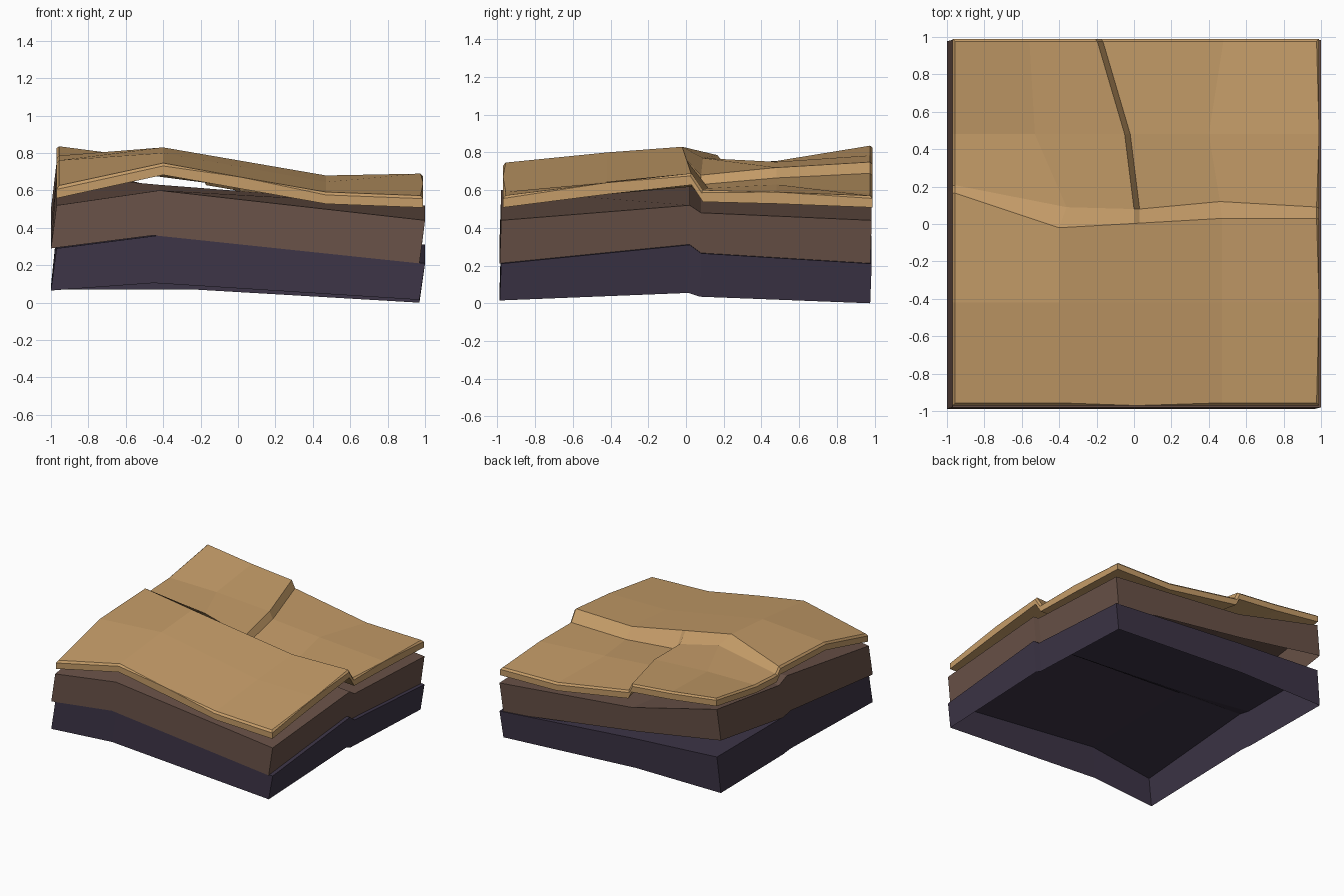
import bpy
import bmesh
from mathutils import Vector

# Remove the default object
default_cube = bpy.data.objects.get("Cube")
if default_cube:
    bpy.data.objects.remove(default_cube, do_unlink=True)


def make_material(name, red, green, blue):
    material = bpy.data.materials.new(name)
    colour = (red, green, blue, 1)
    material.diffuse_color = colour
    material.use_nodes = True
    for node in material.node_tree.nodes:
        if node.type == "BSDF_PRINCIPLED":
            node.inputs["Base Color"].default_value = colour
    return material


sand = make_material("sand tan", .56, .335, .14)
soil = make_material("soil brown", .14, .083, .063)
rock = make_material("rock purple", .045, .034, .061)


def row(xs, ys, zs):
    """One west-to-east line of surface points."""
    return [Vector(point) for point in zip(xs, ys, zs)]


def level(xs, y, zs):
    """A line of points that all share the same y."""
    return row(xs, [y] * len(xs), zs)


def split_middle(points, *positions):
    """Add points inside the middle span so a line matches the split rows."""
    start, end = points[1], points[2]
    extra = [start.lerp(end, (x - start.x) / (end.x - start.x)) for x in positions]
    return points[:2] + extra + points[2:]


def perimeter(rows, columns):
    """Grid positions around the border, counter-clockwise from above."""
    south = [(0, c) for c in range(columns - 1)]
    east = [(r, columns - 1) for r in range(rows - 1)]
    north = [(rows - 1, c) for c in range(columns - 1, 0, -1)]
    west = [(r, 0) for r in range(rows - 1, 0, -1)]
    return south + east + north + west


def build_layer(name, top, bottom, material, closed=False, rim=0):
    """Surface grid on top, walls around it, and optionally an underside."""
    bm = bmesh.new()
    upper = [[bm.verts.new(p) for p in line] for line in top]
    border = perimeter(len(top), len(top[0]))
    if closed:
        lower = [[bm.verts.new(p) for p in line] for line in bottom]
    else:
        lower = {}
        for r, c in border:
            lower.setdefault(r, {})[c] = bm.verts.new(bottom[r][c])

    for r in range(len(top) - 1):
        for c in range(len(top[0]) - 1):
            corners = [(r, c), (r, c + 1), (r + 1, c + 1), (r + 1, c)]
            bm.faces.new([upper[i][j] for i, j in corners])
            if closed:
                bm.faces.new([lower[i][j] for i, j in reversed(corners)])

    for (r, c), (i, j) in zip(border, border[1:] + border[:1]):
        bm.faces.new((upper[r][c], lower[r][c], lower[i][j], upper[i][j]))

    # Narrow chamfer around the upper rim
    if rim:
        edges = [bm.edges.get((upper[r][c], upper[i][j]))
                 for (r, c), (i, j) in zip(border, border[1:] + border[:1])]
        bmesh.ops.bevel(bm, geom=edges, offset=rim, segments=1,
                        affect="EDGES", clamp_overlap=True)

    mesh = bpy.data.meshes.new(name)
    bm.to_mesh(mesh)
    bm.free()
    mesh.materials.append(material)
    layer = bpy.data.objects.new(name, mesh)
    bpy.context.collection.objects.link(layer)
    return layer


# Top slab: raised front half, a step across it, and a crack through the back
wide = (-.97, -.4, .47, .99)
front_lines = [
    level(wide, -.97, (.62, .745, .59, .57)),
    level(wide, -.42, (.76, .8, .645, .64)),
    row(wide, (.17, -.02, .03, .03), (.785, .83, .68, .69)),
]
surface = [split_middle(line, 0, .03) for line in front_lines]
surface += [
    row((-.97, -.36, 0, .03, .46, .99),
        (.21, .09, .08, .08, .12, .09),
        (.74, .77, .68, .63, .61, .6)),
    level((-.97, -.53, -.05, -.02, .4, .99), .48,
          (.755, .75, .72, .665, .63, .59)),
    level((-.97, -.56, -.2, -.17, .48, .99), .99,
          (.84, .785, .75, .69, .58, .57)),
]
thickness = Vector((0, 0, -.062))
underside = [[point + thickness for point in line] for line in surface]
build_layer("top_slab", surface, underside, sand, closed=True, rim=.014)


# Lower layers share one sheared outline, folded along the same step
def folded_sheet(heights, shift_x, shift_y):
    fold_lines = [
        ((-.97, -.42, 1), (-.98, -.98, -.98)),
        ((-.97, -.42, 1), (.08, .02, .02)),
        ((-.97, -.42, 1), (.18, .08, .08)),
        ((-.97, -.2, 1), (.985, .985, .985)),
    ]
    offset = Vector((shift_x, shift_y, 0))
    return [[point + offset for point in row(xs, ys, zs)]
            for (xs, ys), zs in zip(fold_lines, heights)]


def build_stratum(name, top_heights, bottom_heights, material):
    build_layer(name,
                folded_sheet(top_heights, 0, 0),
                folded_sheet(bottom_heights, -.03, -.008),
                material)


build_stratum(
    "middle_layer",
    [(.52, .6, .44), (.68, .63, .52), (.64, .6, .48), (.75, .56, .44)],
    [(.29, .36, .21), (.4, .4, .285), (.38, .37, .26), (.5, .37, .2)],
    soil)

build_stratum(
    "bottom_layer",
    [(.29, .36, .21), (.38, .39, .31), (.36, .36, .265), (.36, .31, .21)],
    [(.065, .105, .015), (.09, .105, .055), (.08, .1, .035), (.07, .07, 0)],
    rock)
